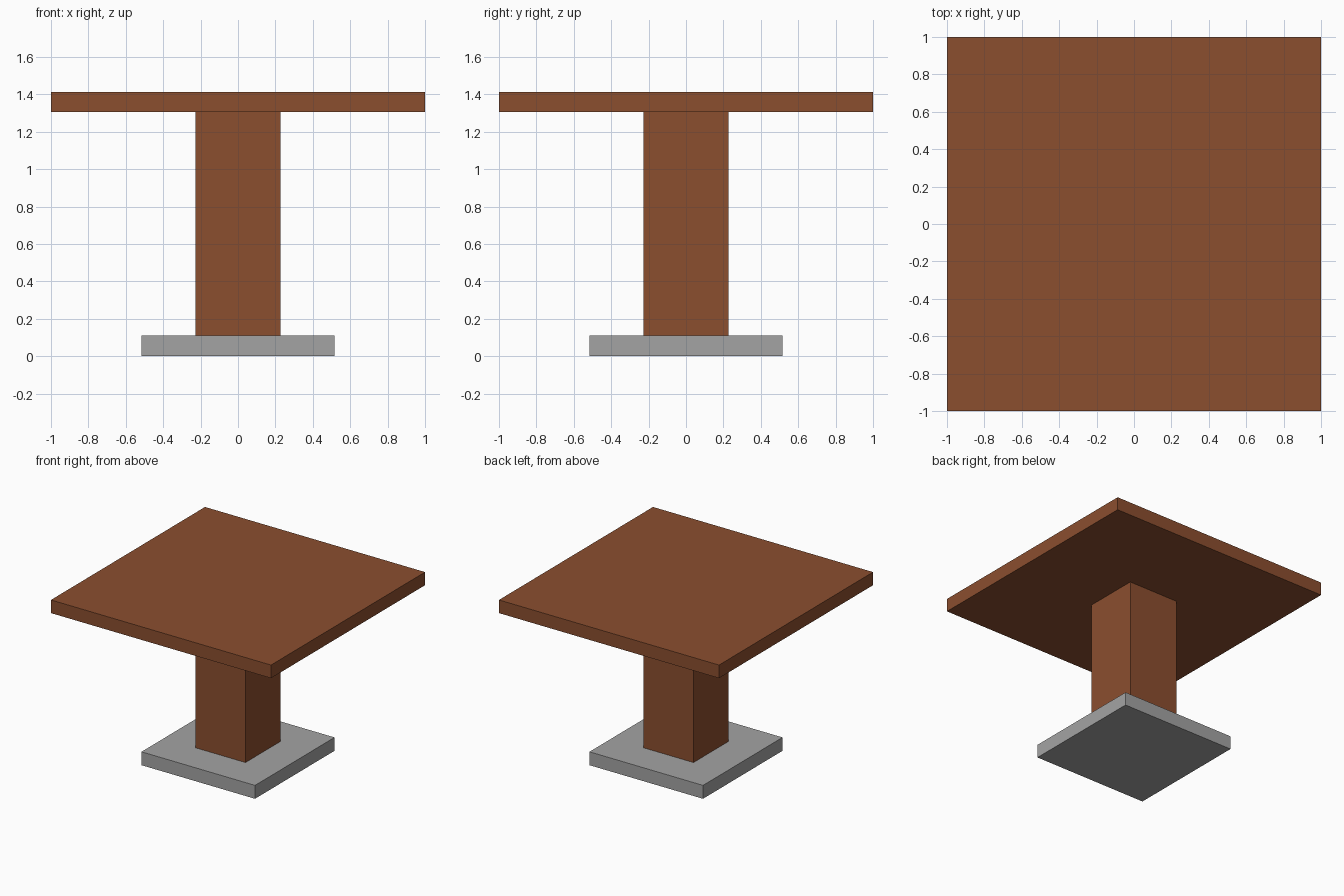
import bpy
import bmesh

if "Cube" in bpy.data.objects:
    bpy.data.objects.remove(bpy.data.objects["Cube"])


def material(name, color):
    m = bpy.data.materials.new(name)
    m.diffuse_color = (*color, 1.0)
    m.use_nodes = True
    m.node_tree.nodes["Principled BSDF"].inputs["Base Color"].default_value = m.diffuse_color
    return m


def square_block(name, half, z0, z1, mat):
    """Square block centred on the z axis, from z0 up to z1."""
    bm = bmesh.new()
    bmesh.ops.create_cube(bm, size=1.0)
    bmesh.ops.scale(bm, vec=(2 * half, 2 * half, z1 - z0), verts=bm.verts)
    bmesh.ops.translate(bm, vec=(0, 0, (z0 + z1) / 2), verts=bm.verts)
    mesh = bpy.data.meshes.new(name)
    bm.to_mesh(mesh)
    bm.free()
    mesh.materials.append(mat)
    obj = bpy.data.objects.new(name, mesh)
    bpy.context.collection.objects.link(obj)
    return obj


wood = material("brown_wood", (0.258, 0.077, 0.028))
grey = material("grey_metal", (0.37, 0.37, 0.37))

# Base plate, pedestal and table top
square_block("base_plate", 0.516, 0.0, 0.11, grey)
square_block("pedestal", 0.227, 0.11, 1.305, wood)
square_block("table_top", 1.0, 1.305, 1.413, wood)
